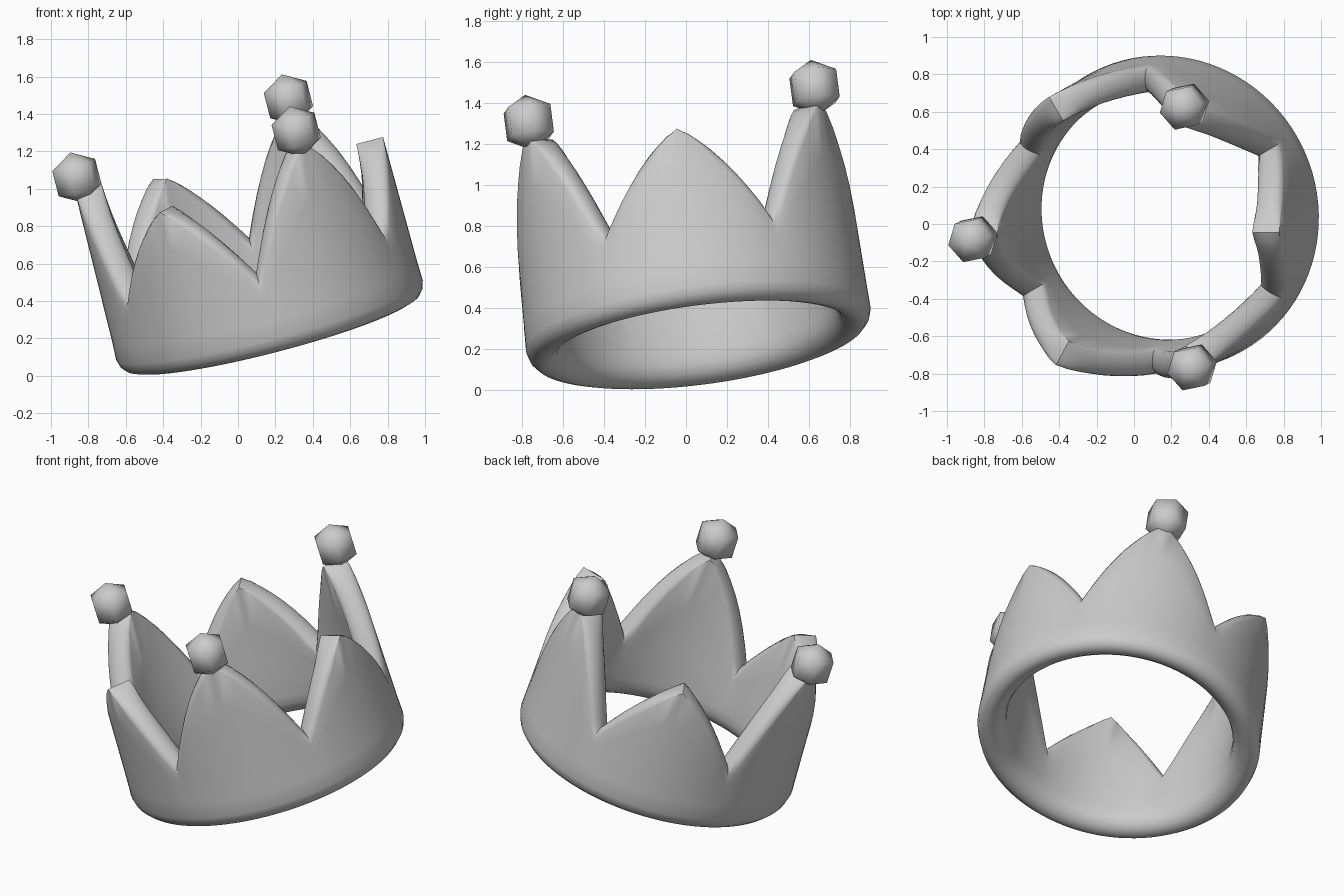
import bpy, bmesh, math
from mathutils import Matrix, Vector

if "Cube" in bpy.data.objects:
    bpy.data.objects.remove(bpy.data.objects["Cube"])

# one plain grey colour
grey = bpy.data.materials.new("plain_grey")
grey.diffuse_color = (0.6, 0.6, 0.6, 1)
grey.use_nodes = True
grey.node_tree.nodes["Principled BSDF"].inputs["Base Color"].default_value = grey.diffuse_color

# tilted frame of the whole crown
axis = Vector((-0.26, -0.13, 1)).normalized()
ex = (Vector((1, 0, 0)) - axis * axis.x).normalized()
ey = axis.cross(ex)
frame = Matrix((ex, ey, axis)).transposed().to_4x4()
frame = Matrix.Translation((0.188, 0.07, 0.222)) @ frame

STEPS, VALLEY, SHORT, TALL = 16, 0.44, 0.88, 1.03
OUTER, INNER, TURN = 0.834, 0.686, math.radians(1.5)


def finish(bm, name):
    bmesh.ops.recalc_face_normals(bm, faces=bm.faces)
    bm.transform(frame)
    me = bpy.data.meshes.new(name)
    bm.to_mesh(me)
    bm.free()
    me.materials.append(grey)
    ob = bpy.data.objects.new(name, me)
    bpy.context.collection.objects.link(ob)
    return ob


def section(i):
    """Closed (radius, height) loop through the band at column i."""
    k = (i + STEPS // 2) // STEPS
    t = abs(i - k * STEPS) / (STEPS / 2)          # 0 at peak, 1 at valley
    peak, power = (TALL, 1.6) if k % 2 else (SHORT, 1.45)
    rise = peak - VALLEY
    top = VALLEY + rise * (1 - t ** power)
    slope = rise * power * t ** (power - 1) / 0.4
    depth = 0.045 * math.sqrt(1 + slope ** 2) * min(1, t * 3)
    # rounded bottom rim
    pts = [(0.70, 0.042), (0.735, 0.012), (0.775, 0.0), (0.81, 0.012),
           (0.835, 0.04), (0.847, 0.08), (0.843, 0.18)]
    edge = top - depth
    pts += [(0.843 + (OUTER - 0.843) * f, 0.18 + (edge - 0.18) * f) for f in (0.35, 0.7)]
    for j in range(9):                            # rounded top edge
        u = math.cos(math.pi * j / 8)
        r = (OUTER + INNER) / 2 + u * (OUTER - INNER) / 2
        pts.append((r, top - depth * (1 - math.sqrt(max(0, 1 - u * u)))))
    pts += [(INNER - 0.008 * f, edge + (0.14 - edge) * f) for f in (0.35, 0.7, 1)]
    pts.append((0.683, 0.085))
    return pts


# crown band with alternating short and tall spikes
bm = bmesh.new()
count = STEPS * 6
cols = []
for i in range(count):
    a = 2 * math.pi * i / count + TURN
    cols.append([bm.verts.new((r * math.cos(a), r * math.sin(a), z)) for r, z in section(i)])
for i in range(count):
    p, q = cols[i], cols[(i + 1) % count]
    for j in range(len(p)):
        n = (j + 1) % len(p)
        bm.faces.new((p[j], q[j], q[n], p[n]))
band = finish(bm, "crown_band")
bpy.context.view_layer.objects.active = band
band.select_set(True)
bpy.ops.object.shade_smooth_by_angle(angle=math.radians(45))

# six-sided balls on the tall spikes
for n, (deg, h) in enumerate(((62.5, 1.115), (183, 1.085), (301, 1.115))):
    bm = bmesh.new()
    a = math.radians(deg)
    place = Matrix.Translation((0.805 * math.cos(a), 0.805 * math.sin(a), h))
    place = place @ Matrix.Rotation(math.radians(-17), 4, 'Z')
    bmesh.ops.create_uvsphere(bm, u_segments=6, v_segments=3, radius=0.14, matrix=place)
    ball = finish(bm, f"spike_ball_{n + 1}")
    ball.data.polygons.foreach_set("use_smooth", [True] * len(ball.data.polygons))
